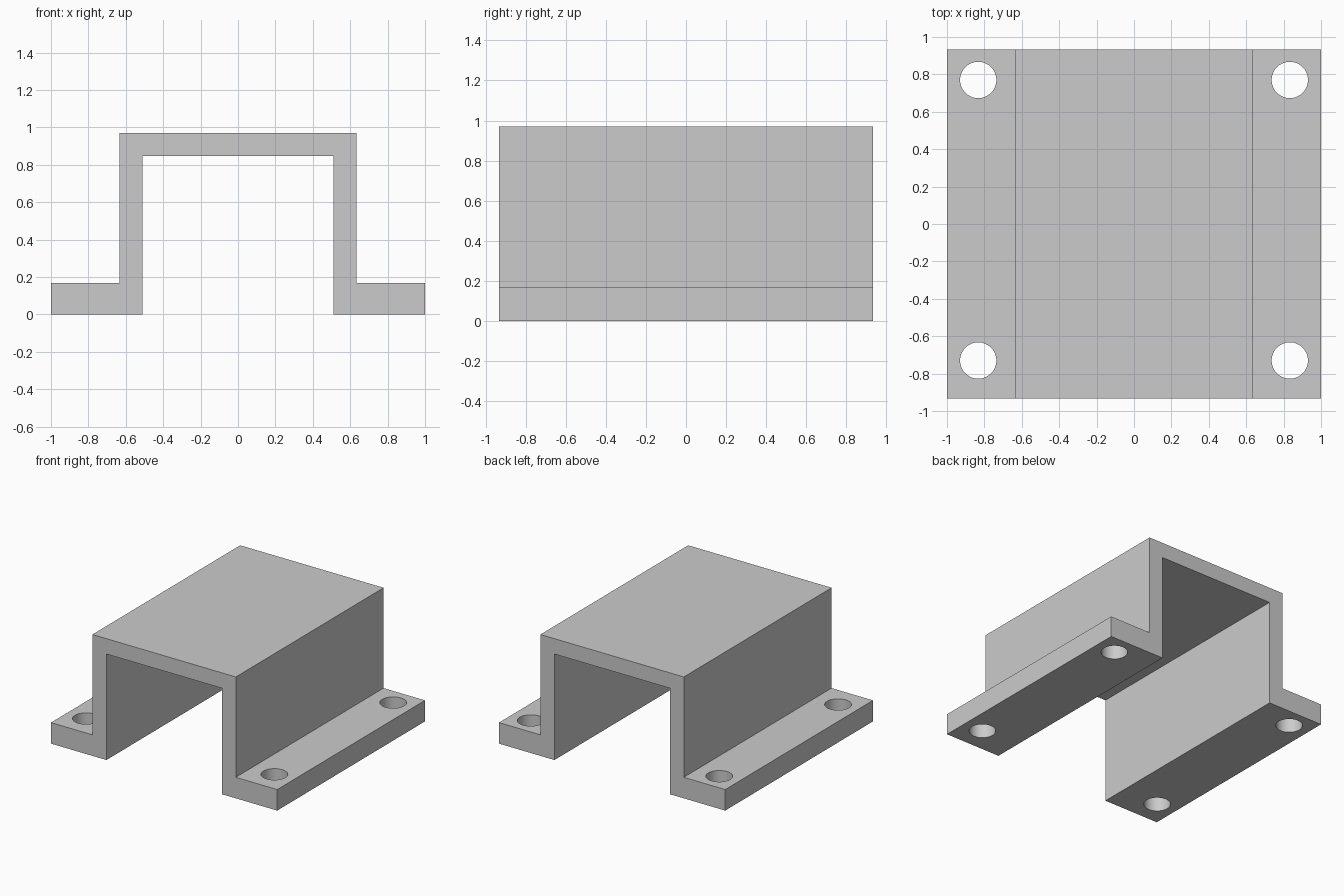
import bpy, bmesh, math

cube = bpy.data.objects.get("Cube")
if cube:
    bpy.data.objects.remove(cube, do_unlink=True)

HALF_LENGTH = 0.933
HEIGHT, FLANGE_TOP = 0.97, 0.168
HOLE_RADIUS = 0.097

# Plain grey material
grey = bpy.data.materials.new("light grey")
grey.use_nodes = True
colour = (0.6, 0.6, 0.6, 1)
grey.diffuse_color = colour
grey.node_tree.nodes["Principled BSDF"].inputs["Base Color"].default_value = colour


def add_object(name, bm):
    bmesh.ops.recalc_face_normals(bm, faces=bm.faces)
    mesh = bpy.data.meshes.new(name)
    bm.to_mesh(mesh)
    bm.free()
    mesh.materials.append(grey)
    obj = bpy.data.objects.new(name, mesh)
    bpy.context.collection.objects.link(obj)
    return obj


# Hat-shaped channel: mirrored half profile extruded along y
half = [(0.51, 0.847), (0.51, 0), (1, 0), (1, FLANGE_TOP),
        (0.634, FLANGE_TOP), (0.634, HEIGHT)]
profile = half + [(-x, z) for x, z in reversed(half)]
bm = bmesh.new()
face = bm.faces.new([bm.verts.new((x, -HALF_LENGTH, z)) for x, z in profile])
side = bmesh.ops.extrude_face_region(bm, geom=[face])["geom"]
bmesh.ops.translate(bm, vec=(0, 2 * HALF_LENGTH, 0),
                    verts=[v for v in side if isinstance(v, bmesh.types.BMVert)])
bracket = add_object("mounting_bracket", bm)

# Screw holes through the two flanges
bm = bmesh.new()
for x in (-0.833, 0.833):
    for y in (-0.73, 0.77):
        ring = bmesh.ops.create_cone(bm, cap_ends=True, segments=64, depth=0.5,
                                     radius1=HOLE_RADIUS, radius2=HOLE_RADIUS)
        bmesh.ops.translate(bm, vec=(x, y, FLANGE_TOP / 2), verts=ring["verts"])
cutter = add_object("hole_cutter", bm)

cut = bracket.modifiers.new("screw_holes", 'BOOLEAN')
cut.operation = 'DIFFERENCE'
cut.solver = 'EXACT'
cut.object = cutter
bpy.ops.object.select_all(action='DESELECT')
bpy.context.view_layer.objects.active = bracket
bracket.select_set(True)
bpy.ops.object.modifier_apply(modifier=cut.name)
bpy.data.objects.remove(cutter, do_unlink=True)

# Smooth hole walls, crisp edges elsewhere
bpy.ops.object.shade_smooth_by_angle(angle=math.radians(30))
